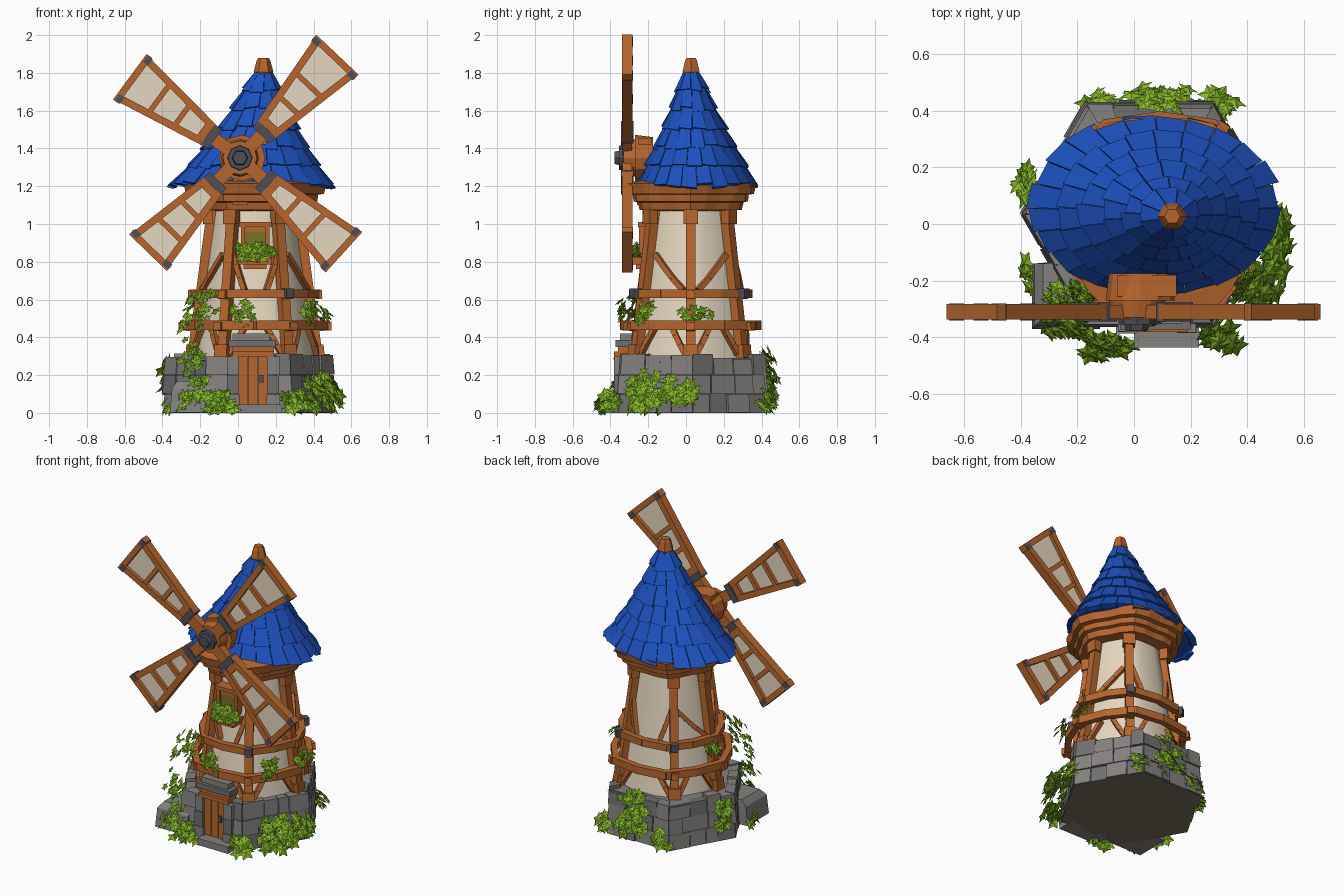
import bpy, bmesh, math, random
from math import sin, cos, pi, radians
from mathutils import Vector, Matrix

random.seed(4)
if "Cube" in bpy.data.objects:
    bpy.data.objects.remove(bpy.data.objects["Cube"])

def material(name, r, g, b):
    col = [(c / 255) ** 2.2 for c in (r, g, b)] + [1]
    m = bpy.data.materials.new(name)
    m.use_nodes = True
    m.diffuse_color = col
    m.node_tree.nodes["Principled BSDF"].inputs["Base Color"].default_value = col
    return m

WOOD = material("wood", 182, 102, 49)
OLIVE = material("mossy olive", 116, 116, 42)
BLUE = material("blue shingle", 34, 82, 190)
CREAM = material("cream plaster", 228, 214, 190)
STONE = material("grey stone", 132, 129, 128)
DARK_STONE = material("dark stone", 113, 111, 111)
METAL = material("dark metal", 80, 80, 90)
LEAF = material("leaf green", 134, 184, 44)
DARK_LEAF = material("dark leaf green", 106, 154, 34)
EARTH = material("earth", 118, 111, 90)

CX, CY = 0.09, 0.025
BASE_X, BASE_Y = 0.055, 0.035

def finish(name, bm, *mats):
    bmesh.ops.recalc_face_normals(bm, faces=bm.faces)
    me = bpy.data.meshes.new(name)
    bm.to_mesh(me)
    bm.free()
    for m in mats:
        me.materials.append(m)
    ob = bpy.data.objects.new(name, me)
    bpy.context.collection.objects.link(ob)
    return ob

def loft(bm, rings, mat=0):
    rows = [[bm.verts.new(p) for p in ring] for ring in rings]
    n = len(rows[0])
    for a, b in zip(rows, rows[1:]):
        for i in range(n):
            j = (i + 1) % n
            bm.faces.new((a[i], a[j], b[j], b[i])).material_index = mat
    for cap in (rows[0], rows[-1]):
        bm.faces.new(cap).material_index = mat

def box(bm, x0, x1, y0, y1, z0, z1, mat=0):
    loft(bm, [[(x0, y0, z), (x1, y0, z), (x1, y1, z), (x0, y1, z)] for z in (z0, z1)], mat)

def beam(bm, a, b, w, d, out):
    """Box from a to b, w wide sideways and d deep along out."""
    a, b = Vector(a), Vector(b)
    side = (b - a).cross(Vector(out)).normalized()
    deep = side.cross(b - a).normalized()
    corners = [side * sx * w / 2 + deep * sy * d / 2 for sx, sy in ((-1, -1), (1, -1), (1, 1), (-1, 1))]
    loft(bm, [[p + c for c in corners] for p in (a, b)])

def drum(bm, x, y0, y1, z, r0, r1, n):
    loft(bm, [[(x + r * cos(2 * pi * i / n), y, z + r * sin(2 * pi * i / n))
               for i in range(n)] for y, r in ((y0, r0), (y1, r1))])

def around(deg, r, z, dent=0.06):
    """Point on a softly six-cornered ring about the tower axis."""
    a = radians(deg)
    r *= 1 - dent * (1 - cos(6 * a)) / 2
    return Vector((CX + r * cos(a), CY + r * sin(a), z))

def outward(deg):
    return Vector((cos(radians(deg)), sin(radians(deg)), 0))

def ring(r, z, n=24, dent=0.06):
    return [around(360 * i / n, r, z, dent) for i in range(n)]

def wall_r(z):
    return 0.322 - 0.14 * (z - 0.32)

# Stone base: hexagonal core faced with uneven blocks
def hex_pt(k, t, r, z):
    p = outward(60 * k).lerp(outward(60 * k + 60), t) * r
    return Vector((BASE_X + p.x, BASE_Y + p.y, z))

bm = bmesh.new()
loft(bm, [[hex_pt(k, 0, r, z) for k in range(6)] for r, z in ((.44, .004), (.43, .29))])
for k in range(6):
    for c in range(3):
        cuts = [0, .26, .82, 1] if k == 4 else [0, random.uniform(.2, .34), random.uniform(.45, .6), random.uniform(.7, .84), 1]
        for i, (t0, t1) in enumerate(zip(cuts, cuts[1:])):
            if k == 4 and i == 1:
                continue
            z0, z1 = c * .1 + .003, c * .1 + .1 + (random.uniform(-.02, .015) if c == 2 else 0)
            r = .446 + random.uniform(0, .018) - c * .005
            loft(bm, [[hex_pt(k, t0 + .004, .37, z), hex_pt(k, t1 - .004, .37, z),
                       hex_pt(k, t1 - .004, s, z), hex_pt(k, t0 + .004, s, z)]
                      for z, s in ((z0, r + .005), (z1, r - .004))], random.choice((0, 0, 1)))
# Side boulder
loft(bm, [[(-.36 + i, -.37 + i, z), (-.12, -.37 + i, z), (-.12, -.12, z), (-.36 + i, -.14, z)]
          for z, i in ((.003, 0), (.13, .01), (.17, .04))])
finish("stone_base", bm, STONE, DARK_STONE)

bm = bmesh.new()
loft(bm, [[hex_pt(k, 0, .45, z) for k in range(6)] for z in (0, .006)])
finish("ground_plate", bm, EARTH)

# Porch and door
bm = bmesh.new()
for x0, x1 in ((-.055, 0), (.158, .215)):
    for c in range(3):
        o = random.uniform(0, .01)
        box(bm, x0 - o, x1 + o, -.378 - o, -.31, c * .1, c * .1 + .098, c % 2)
box(bm, -.05, .20, -.372, -.27, .35, .385, 1)
box(bm, -.03, .17, -.35, -.27, .385, .42)
box(bm, .0, .23, -.435, -.33, 0, .045)
finish("stone_porch", bm, STONE, DARK_STONE)

bm = bmesh.new()
for i in range(3):
    box(bm, .001 + i * .053, .051 + i * .053, -.362, -.32, .045, .3)
box(bm, -.03, .19, -.38, -.3, .298, .325)
box(bm, -.03, .19, -.36, -.28, .325, .35)
finish("door", bm, WOOD)
bm = bmesh.new()
box(bm, .115, .135, -.375, -.36, .16, .2)
finish("door_handle", bm, METAL)

# Plaster tower
bm = bmesh.new()
loft(bm, [ring(wall_r(z) - .004, z) for z in (.28, .7, 1.1)])
wall = finish("plaster_wall", bm, CREAM)
bpy.context.view_layer.objects.active = wall
wall.select_set(True)
bpy.ops.object.shade_smooth_by_angle(angle=radians(40))

# Timber posts and braces
POSTS = (0, 55, 128, 180, 240, 301)
bm = bmesh.new()
def brace(d0, z0, d1, z1):
    pts = [around(d0 + (d1 - d0) * i / 3, wall_r(z0 + (z1 - z0) * i / 3) + .006, z0 + (z1 - z0) * i / 3) for i in range(4)]
    for a, b in zip(pts, pts[1:]):
        beam(bm, a, b, .028, .03, outward((d0 + d1) / 2))
for d in POSTS:
    out = outward(d)
    beam(bm, around(d, .332, .29), around(d, .226, 1.08), .052, .055, out)
    beam(bm, around(d, .345, .29), around(d, .338, .36), .075, .05, out)
    beam(bm, around(d, .25, 1.0), around(d, .248, 1.08), .075, .05, out)
    for s in (-1, 1):
        brace(d + s * 20, .46, d + s * 5, .31)
        if d % 180 == 0:
            brace(d + s * 8, .65, d + s * 48, .84)
for d, s in ((240, 1), (301, -1), (55, 1), (128, -1)):
    brace(d + s * 18, .65, d + s * 3, .85)
finish("timber_frame", bm, WOOD)

# Rails round the tower
bm = bmesh.new()
for r, z, h in ((.375, .465, .05), (.325, .632, .045)):
    for d in range(0, 360, 30):
        a, b = around(d, r, z), around(d + 30, r, z)
        e = (b - a) * .05
        beam(bm, a - e, b + e, h, .04, outward(d + 15))
    for d in POSTS:
        beam(bm, around(d, r - .08, z - .012), around(d, r + .03, z - .005), .045, .045, (0, 0, 1))
finish("rails", bm, WOOD)
bm = bmesh.new()
for d in (55, 128, 301):
    beam(bm, around(d, .343, .608), around(d, .343, .658), .046, .042, outward(d))
finish("rail_brackets", bm, METAL)

# Collar under the roof
bm = bmesh.new()
loft(bm, [ring(r, z, 24, .1) for r, z in ((.22, 1.07), (.295, 1.075), (.305, 1.115), (.33, 1.12),
          (.335, 1.155), (.365, 1.16), (.38, 1.215), (.3, 1.23))])
finish("roof_collar", bm, WOOD)

# Leaning shingled roof: z, x radius, y radius
PROFILE = [(1.17, .445, .325), (1.2, .422, .308), (1.3, .34, .262), (1.4, .268, .21),
           (1.6, .145, .113), (1.82, .034, .032)]
def roof_pt(deg, z, off=0):
    for (za, xa, ya), (zb, xb, yb) in zip(PROFILE, PROFILE[1:]):
        if z <= zb:
            break
    t = (z - za) / (zb - za)
    h = (z - 1.2) / .6
    a = radians(deg)
    return Vector((.074 + .061 * h + (xa + (xb - xa) * t + off) * cos(a),
                   .058 - .03 * h + (ya + (yb - ya) * t + off) * sin(a), z + off * .3))

bm = bmesh.new()
loft(bm, [[roof_pt(i * 15, z, -.012) for i in range(24)] for z in (1.21, 1.3, 1.4, 1.6, 1.8)])
for row, n in enumerate((24, 21, 18, 15, 12, 9)):
    z0 = 1.205 + row * .1
    z1 = min(z0 + .122, 1.81)
    step = 360 / n
    for i in range(n):
        a0 = i * step + row * 7 + .02 * step
        a1 = a0 + step * .97
        zb = z0 + random.uniform(-.014, .012)
        lift = random.uniform(.014, .024)
        tilt = random.uniform(-.006, .006)
        loft(bm, [[roof_pt(a0, z + s, -.012), roof_pt(a1, z - s, -.012), roof_pt(a1, z - s, f), roof_pt(a0, z + s, f)]
                  for z, f, s in ((zb, lift, tilt), (z1, .004, 0))])
finish("shingle_roof", bm, BLUE)

bm = bmesh.new()
loft(bm, [[(.135 + r * cos(i * pi / 3), .027 + r * sin(i * pi / 3), z) for i in range(6)]
          for z, r in ((1.78, .04), (1.805, .052), (1.86, .038), (1.88, .028))])
finish("finial", bm, WOOD)

# Hub and axle
HX, HZ, BY = .01, 1.35, -.31
bm = bmesh.new()
drum(bm, HX + .012, -.27, -.175, HZ, .122, .11, 12)
drum(bm, HX, -.33, -.265, HZ, .09, .1, 12)
box(bm, -.06, .15, -.255, -.18, 1.42, 1.455)
box(bm, -.03, .05, -.26, -.2, 1.1, 1.28)
finish("hub_housing", bm, WOOD)
bm = bmesh.new()
drum(bm, HX, -.355, -.3, HZ, .064, .07, 8)
drum(bm, HX, -.378, -.35, HZ, .038, .045, 6)
finish("hub_cap", bm, METAL)

# Four sails: angle, length, half width at the tip
wood, cloth, metal = bmesh.new(), bmesh.new(), bmesh.new()
Y = (0, 1, 0)
for ang, length, half in ((46.6, .738, .13), (143.6, .71, .126), (225.9, .685, .115), (-42.2, .73, .12)):
    u = Vector((cos(radians(ang)), 0, sin(radians(ang))))
    v = Vector((-u.z, 0, u.x))
    def at(a, b, y=BY):
        return Vector((HX, y, HZ)) + u * a + v * b
    def width(a):
        return .042 + (half - .042) * (a - .17) / (length - .17)
    beam(wood, at(.04, 0), at(.24, 0), .07, .05, Y)
    for s in (-1, 1):
        beam(wood, at(.17, s * .042), at(length, s * half), .038, .055, Y)
        beam(metal, at(length - .03, s * half), at(length + .004, s * half), .041, .06, Y)
    for a in (.24, .38, .53):
        beam(wood, at(a, -width(a)), at(a, width(a)), .028, .05, Y)
    beam(wood, at(length - .004, -half - .024), at(length - .004, half + .024), .036, .055, Y)
    beam(metal, at(.165, 0), at(.21, 0), .125, .066, Y)
    loft(cloth, [[at(.2, -width(.2), y), at(length - .02, -half, y), at(length - .02, half, y), at(.2, width(.2), y)]
                 for y in (BY - .004, BY + .004)])
finish("sail_frames", wood, WOOD)
finish("sail_cloth", cloth, CREAM)
finish("sail_clamps", metal, METAL)

# Window with flower box
bm = bmesh.new()
for x in (.015, .145):
    box(bm, x, x + .022, -.25, -.18, .84, 1.0)
box(bm, .005, .178, -.255, -.17, .985, 1.01)
box(bm, .037, .145, -.232, -.18, .84, .99, 1)
box(bm, .037, .145, -.238, -.18, .955, .985)
box(bm, .0, .18, -.285, -.19, .785, .825)
box(bm, .03, .15, -.265, -.19, .762, .785)
finish("window", bm, WOOD, OLIVE)

# Foliage: star leaves scattered in clumps (centre, spread, count)
CLUMPS = [((-.1, -.43, .05), (.09, .05, .06), 26), ((-.24, -.37, .1), (.1, .04, .1), 22),
          ((-.36, -.2, .04), (.05, .1, .04), 10), ((-.25, -.33, .3), (.07, .05, .13), 24),
          ((-.21, -.26, .52), (.1, .07, .13), 34), ((.03, -.34, .53), (.08, .02, .08), 14),
          ((.31, -.39, .06), (.08, .05, .06), 24), ((.43, -.22, .11), (.08, .1, .11), 36),
          ((.5, -.05, .1), (.05, .14, .1), 36), ((.46, .04, .52), (.03, .1, .04), 14),
          ((.39, -.22, .54), (.05, .06, .06), 14), ((.09, .45, .13), (.13, .03, .13), 32),
          ((.11, .44, .28), (.1, .04, .06), 20), ((-.12, .43, .06), (.06, .04, .06), 12),
          ((-.38, .14, .2), (.04, .08, .13), 24), ((.3, .42, .07), (.07, .05, .07), 14),
          ((-.24, .05, .56), (.04, .07, .07), 12), ((.09, -.275, .845), (.11, .03, .045), 60)]
bm = bmesh.new()
for c, spread, count in CLUMPS:
    for _ in range(count):
        p = Vector(a + s * random.triangular(-1, 1) for a, s in zip(c, spread))
        p.z = max(p.z, .02)
        n = Vector((p.x - CX, p.y - CY, 0)).normalized() + Vector((0, 0, .8)) + Vector(random.uniform(-.45, .45) for _ in range(3))
        spin = n.to_track_quat('Z', 'Y').to_matrix().to_4x4() @ Matrix.Rotation(random.uniform(0, 6), 4, 'Z')
        size = random.uniform(.034, .054) * (.72 if c[2] > .25 else 1)
        mid = bm.verts.new(p + n.normalized() * size * .2)
        rim = [bm.verts.new(p + spin @ (Vector((cos(i * pi / 5), sin(i * pi / 5), 0)) * size * (.55 if i % 2 else 1)))
               for i in range(10)]
        tone = int(random.random() < .3)
        for i in range(10):
            bm.faces.new((mid, rim[i], rim[(i + 1) % 10])).material_index = tone
finish("foliage", bm, LEAF, DARK_LEAF)
